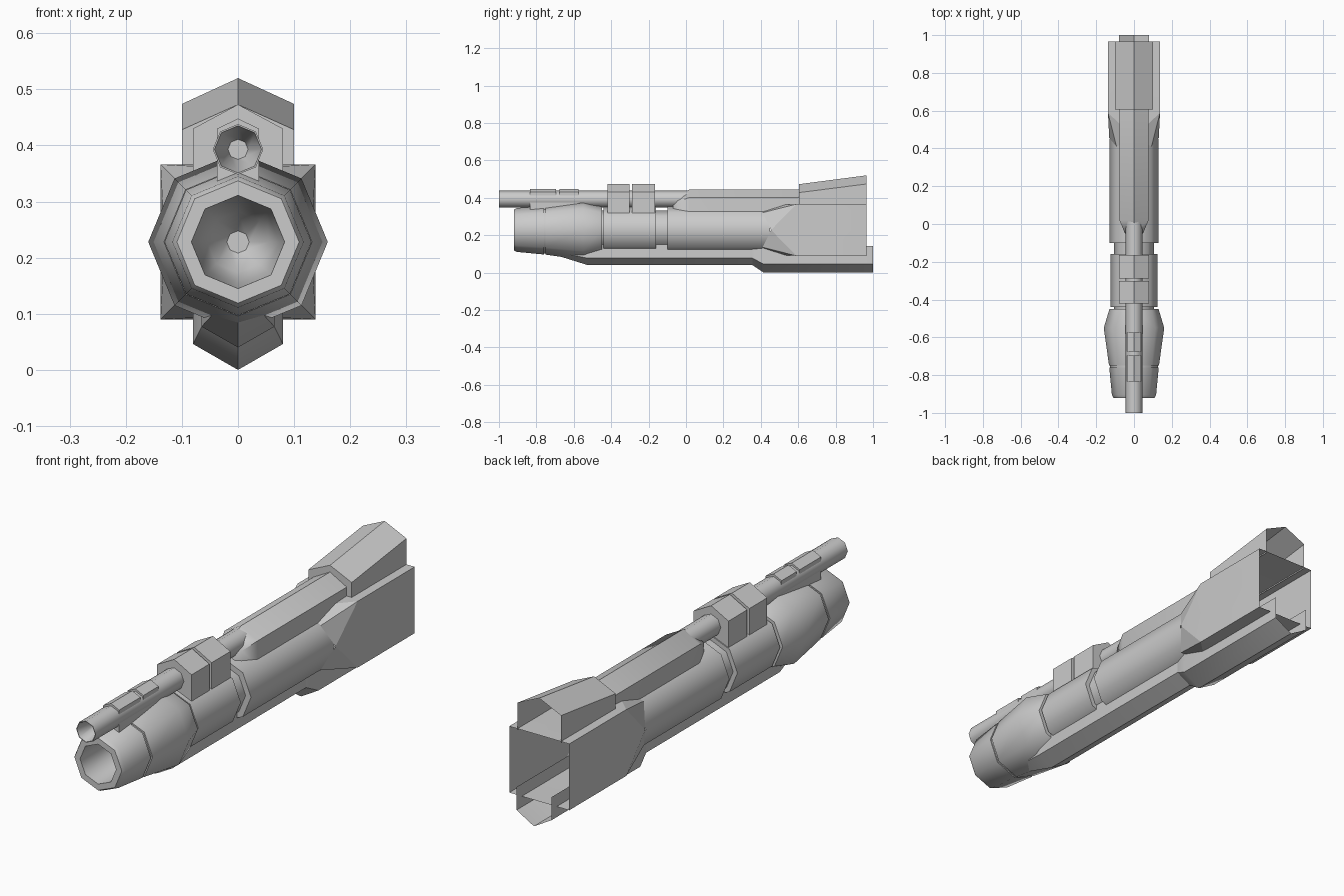
import bpy, bmesh, math

if "Cube" in bpy.data.objects:
    bpy.data.objects.remove(bpy.data.objects["Cube"])

ZC = 0.228  # height of the main bore axis


def finish(name, bm, angle=48):
    bmesh.ops.remove_doubles(bm, verts=bm.verts, dist=1e-5)
    bmesh.ops.recalc_face_normals(bm, faces=bm.faces)
    for f in bm.faces:
        f.smooth = True
    for e in bm.edges:
        e.smooth = len(e.link_faces) == 2 and e.calc_face_angle(0) < math.radians(angle)
    me = bpy.data.meshes.new(name)
    bm.to_mesh(me)
    bm.free()
    ob = bpy.data.objects.new(name, me)
    bpy.context.collection.objects.link(ob)
    return ob


def loft(name, rings, closed=True, cap_front=False, cap_back=False, angle=48):
    """rings: list of (y, [(x, z), ...]) skinned in order."""
    bm = bmesh.new()
    vs = [[bm.verts.new((x, y, z)) for x, z in pts] for y, pts in rings]
    n = len(vs[0])
    for a, b in zip(vs, vs[1:]):
        for i in range(n if closed else n - 1):
            j = (i + 1) % n
            bm.faces.new((a[i], a[j], b[j], b[i]))
    if cap_front:
        bm.faces.new(vs[0])
    if cap_back:
        bm.faces.new(vs[-1])
    return finish(name, bm, angle)


def octagon(r, zc=ZC):
    return [(r * math.cos(k * math.pi / 4), zc + r * math.sin(k * math.pi / 4)) for k in range(8)]


def turned(name, profile, zc=ZC, **kw):
    return loft(name, [(y, octagon(r, zc)) for y, r in profile], **kw)


def roof(w, tip, corner, base):
    """Half-hexagon section: two walls and a peak (or a keel when tip is below)."""
    return [(-w, base), (-w, corner), (0, tip), (w, corner), (w, base)]


# Muzzle with bore and groove
turned("muzzle", [(-0.62, 0.02), (-0.66, 0.055), (-0.74, 0.074), (-0.92, 0.083), (-0.92, 0.109),
                  (-0.905, 0.117), (-0.76, 0.131), (-0.76, 0.126), (-0.75, 0.126), (-0.75, 0.132),
                  (-0.55, 0.16), (-0.45, 0.13), (-0.45, 0.09)], cap_front=True)

# Inner shaft, sleeve and main body
turned("inner_shaft", [(-0.46, 0.105), (-0.09, 0.105)])
turned("sleeve", [(-0.44, 0.10), (-0.44, 0.125), (-0.16, 0.125), (-0.16, 0.10)])
turned("main_body", [(-0.1, 0.10), (-0.1, 0.13), (0.45, 0.13)])

# Rear housing: octagon opening out into a square box, open at the back
bm = bmesh.new()
H = 0.138
front, mid, back = [], [], []
for k, (x, z) in enumerate(octagon(0.131)):
    front.append(bm.verts.new((x, 0.41 if k % 2 else 0.455, z)))
    c, s = round(math.cos(k * math.pi / 4)), round(math.sin(k * math.pi / 4))
    mid.append(bm.verts.new((c * H, 0.59, ZC + s * H)))
    back.append(bm.verts.new((c * H, 0.965, ZC + s * H)))
for i in range(8):
    j = (i + 1) % 8
    axis, diag = (i, j) if i % 2 == 0 else (j, i)
    bm.faces.new((front[axis], front[diag], mid[diag]))
    bm.faces.new((front[axis], mid[diag], mid[axis]))
    bm.faces.new((mid[i], mid[j], back[j], back[i]))
finish("rear_housing", bm, 12)

# Upper spine and rear hood
loft("upper_spine", [(-0.07, roof(0.035, 0.375, 0.355, 0.30)),
                     (-0.045, roof(0.05, 0.415, 0.378, 0.30)),
                     (0.02, roof(0.077, 0.445, 0.403, 0.30)),
                     (0.61, roof(0.077, 0.445, 0.403, 0.30))], closed=False, cap_front=True)
loft("rear_hood", [(0.605, roof(0.1, 0.473, 0.428, 0.36)),
                   (0.965, roof(0.1, 0.52, 0.474, 0.36))], closed=False, cap_front=True)

# Lower keel, stepping down to a deeper open trough at the back
loft("lower_keel", [(-0.71, roof(0.03, 0.098, 0.115, 0.15)),
                    (-0.525, roof(0.065, 0.04, 0.077, 0.15)),
                    (0.40, roof(0.065, 0.04, 0.077, 0.15))], closed=False, cap_front=True)
loft("lower_trough", [(0.355, roof(0.065, 0.04, 0.077, 0.13)),
                      (0.415, roof(0.08, 0.0, 0.046, 0.142)),
                      (1.0, roof(0.08, 0.0, 0.046, 0.142))], closed=False)

# Secondary barrel with tapered bore
turned("top_barrel", [(-0.9, 0.018), (-1.0, 0.042), (-1.0, 0.045), (0.03, 0.045)],
       zc=0.393, cap_front=True)

# Large brackets and small clamps holding the barrel
for i, (y0, y1) in enumerate([(-0.42, -0.302), (-0.288, -0.165)]):
    sec = roof(0.08, 0.473, 0.43, 0.30)
    loft(f"bracket_{i + 1}", [(y0, sec), (y1, sec)], cap_front=True, cap_back=True)
for i, (y0, y1) in enumerate([(-0.835, -0.695), (-0.675, -0.575)]):
    sec = roof(0.037, 0.448, 0.43, 0.31)
    loft(f"clamp_{i + 1}", [(y0, sec), (y1, sec)], cap_front=True, cap_back=True)
web = roof(0.037, 0.38, 0.375, 0.31)
loft("clamp_web", [(-0.7, web), (-0.67, web)], cap_front=True, cap_back=True)
